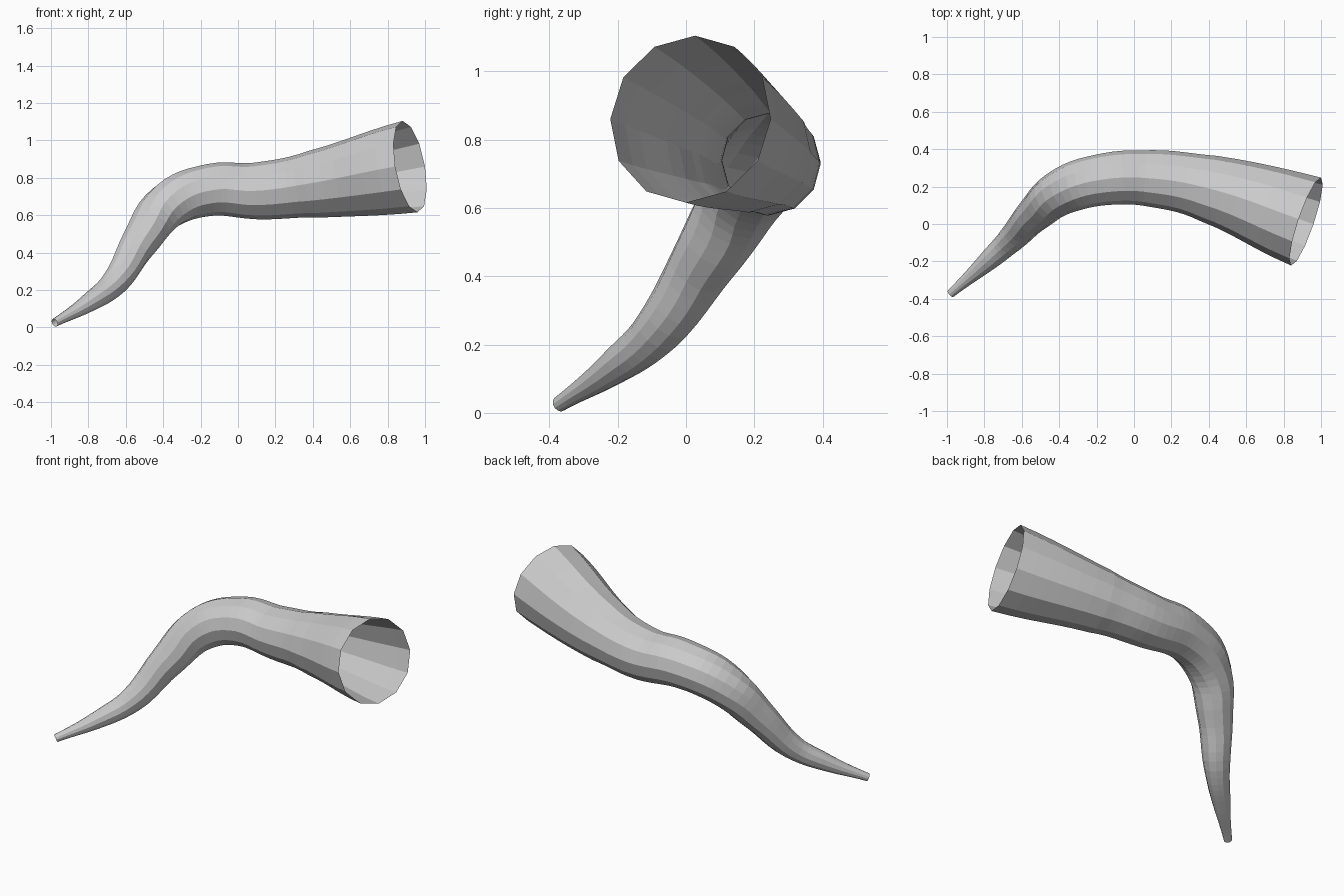
import bpy

cube = bpy.data.objects.get("Cube")
if cube:
    bpy.data.objects.remove(cube, do_unlink=True)

# Colour of the horn
grey = bpy.data.materials.new("light_grey")
grey.use_nodes = True
colour = (0.6, 0.6, 0.6, 1)
grey.diffuse_color = colour
grey.node_tree.nodes["Principled BSDF"].inputs["Base Color"].default_value = colour

# Centre line from the narrow tip to the wide mouth: x, y, z, radius
path = [
    (-0.98, -0.372, 0.025, 0.023),
    (-0.80, -0.215, 0.13, 0.050),
    (-0.66, -0.085, 0.24, 0.072),
    (-0.53, 0.055, 0.45, 0.098),
    (-0.37, 0.18, 0.655, 0.126),
    (-0.15, 0.24, 0.735, 0.139),
    (0.10, 0.243, 0.73, 0.152),
    (0.40, 0.19, 0.765, 0.180),
    (0.92, 0.013, 0.86, 0.248),
]

# Twelve-sided tapering tube, open at both ends
curve = bpy.data.curves.new("horn", "CURVE")
curve.dimensions = "3D"
curve.twist_mode = "Z_UP"
curve.bevel_depth = 1
curve.bevel_resolution = 4
curve.resolution_u = 6
curve.use_fill_caps = False
spline = curve.splines.new("BEZIER")
spline.radius_interpolation = "CARDINAL"
spline.use_smooth = False
spline.bezier_points.add(len(path) - 1)
for point, (x, y, z, radius) in zip(spline.bezier_points, path):
    point.co = (x, y, z)
    point.radius = radius
    point.handle_left_type = point.handle_right_type = "AUTO"
curve.materials.append(grey)

horn = bpy.data.objects.new("horn", curve)
bpy.context.collection.objects.link(horn)

# Turn the tube into a flat-shaded mesh
bpy.ops.object.select_all(action="DESELECT")
horn.select_set(True)
bpy.context.view_layer.objects.active = horn
bpy.ops.object.convert(target="MESH")
bpy.ops.object.shade_flat()
